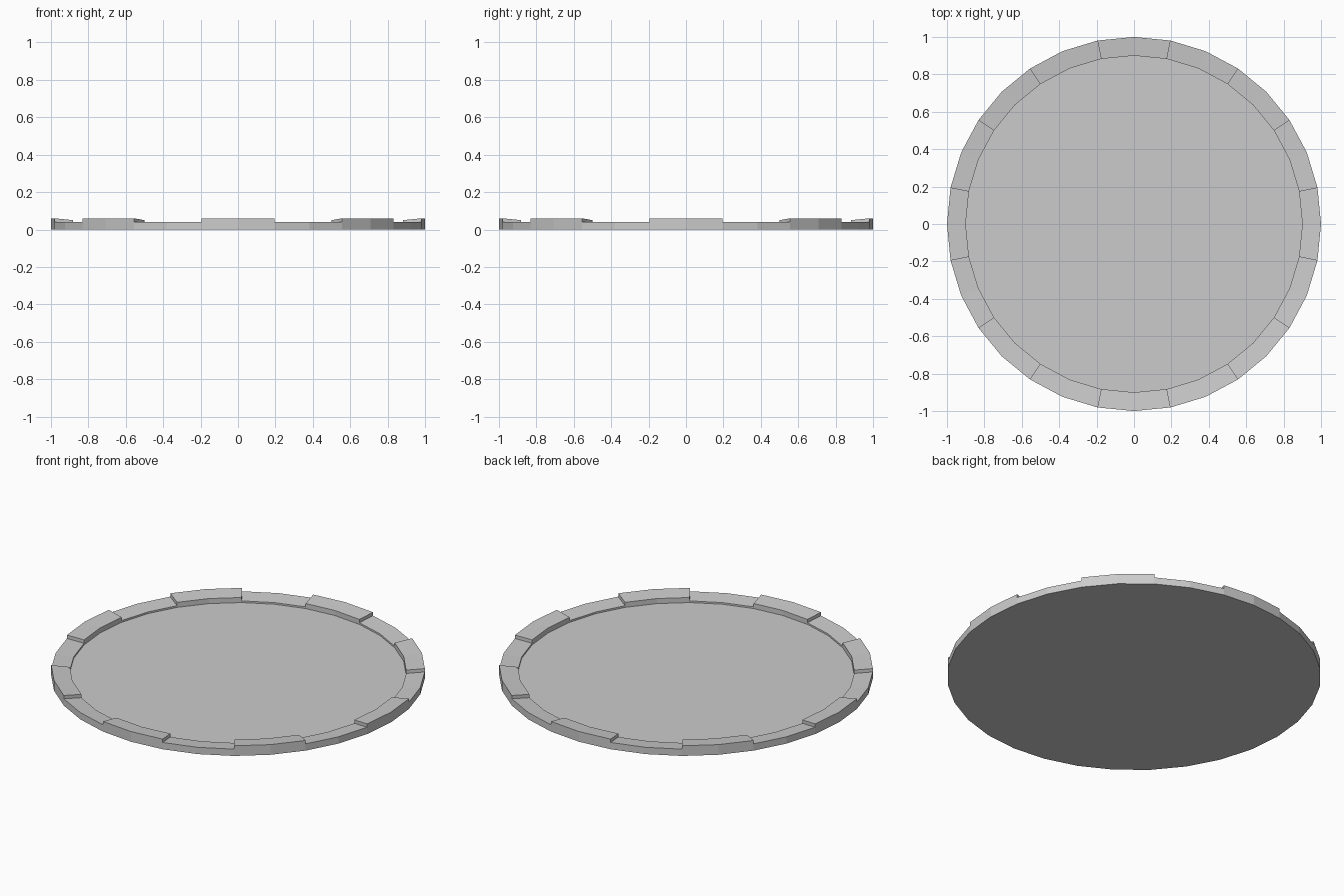
import bpy, bmesh
from math import sin, cos, pi

if "Cube" in bpy.data.objects:
    bpy.data.objects.remove(bpy.data.objects["Cube"])

SIDES = 32
R_OUT, R_IN, FLOOR = 1.0, 0.9, 0.02
HIGH = (0.06, 0.05)   # outer and inner rim heights of raised blocks
LOW = (0.04, 0.03)    # same for the gaps between them

bm = bmesh.new()


def point(i, r, z):
    a = 2 * pi * i / SIDES
    return (r * cos(a), r * sin(a), z)


def face(*pts):
    bm.faces.new([bm.verts.new(p) for p in pts])


def heights(i):
    # raised blocks span two sides and are centred on every 45 degrees
    return HIGH if ((i + 1) // 2) % 2 == 0 else LOW


# underside and sunken floor
face(*[point(-i, R_OUT, 0) for i in range(SIDES)])
face(*[point(i, R_IN, FLOOR) for i in range(SIDES)])

# stepped rim, sloping gently inward
for i in range(SIDES):
    j = i + 1
    zo, zi = heights(i)
    no, ni = heights(j % SIDES)
    face(point(i, R_OUT, 0), point(j, R_OUT, 0),
         point(j, R_OUT, zo), point(i, R_OUT, zo))
    face(point(i, R_OUT, zo), point(j, R_OUT, zo),
         point(j, R_IN, zi), point(i, R_IN, zi))
    face(point(i, R_IN, zi), point(j, R_IN, zi),
         point(j, R_IN, FLOOR), point(i, R_IN, FLOOR))
    # end face where a block steps up or down
    if zo != no:
        face(point(j, R_OUT, zo), point(j, R_OUT, no),
             point(j, R_IN, ni), point(j, R_IN, zi))

bmesh.ops.remove_doubles(bm, verts=bm.verts, dist=1e-5)
mesh = bpy.data.meshes.new("notched_dish")
bm.to_mesh(mesh)
bm.free()
dish = bpy.data.objects.new("notched_dish", mesh)
bpy.context.collection.objects.link(dish)
